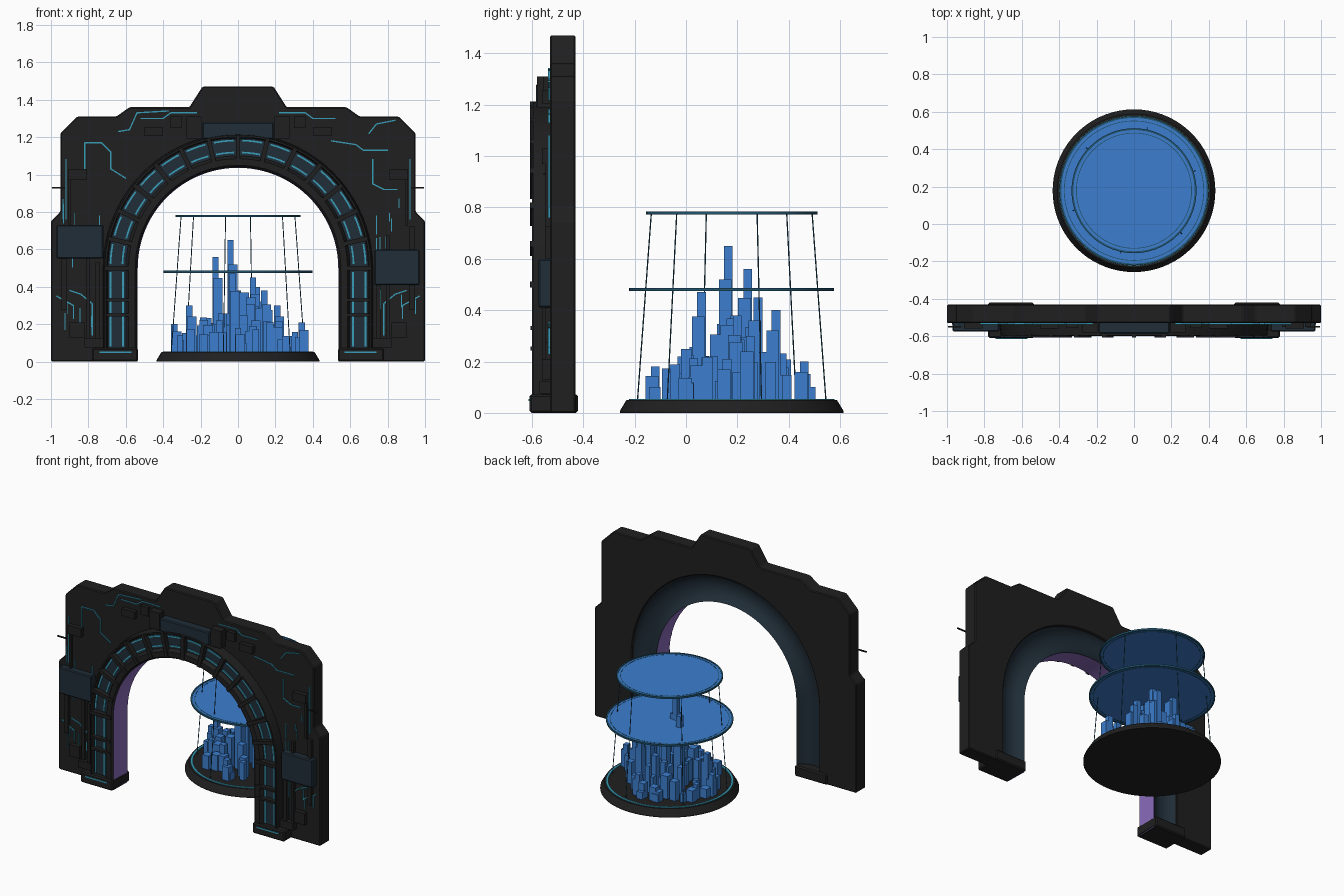
import bpy, bmesh, random
from math import sin, cos, pi, radians, atan2, hypot
from mathutils import Matrix, Vector

cube = bpy.data.objects.get("Cube")
if cube:
    bpy.data.objects.remove(cube, do_unlink=True)
random.seed(4)


def material(name, *rgb):
    m = bpy.data.materials.new(name)
    m.use_nodes = True
    m.diffuse_color = (*rgb, 1)
    m.node_tree.nodes["Principled BSDF"].inputs["Base Color"].default_value = (*rgb, 1)
    return m


BLACK = material("black metal", .014, .014, .014)
NAVY = material("navy panel", .014, .026, .038)
PURPLE = material("purple lining", .26, .15, .5)
CYAN = material("cyan light", .04, .34, .48)
BLUE = material("hologram blue", .046, .21, .62)
TEAL = material("dark teal rim", .015, .09, .16)

ARCH_Z = .5
INNER, OUTER = .54, .72
FRONT = -.53          # front face of the wall
CITY = Vector((0, .178, 0))


def finish(name, bm, *mats, smooth=False, bevel=0):
    bmesh.ops.recalc_face_normals(bm, faces=bm.faces)
    me = bpy.data.meshes.new(name)
    bm.to_mesh(me)
    bm.free()
    ob = bpy.data.objects.new(name, me)
    bpy.context.scene.collection.objects.link(ob)
    for m in mats:
        me.materials.append(m)
    if bevel:
        mod = ob.modifiers.new("bevel", 'BEVEL')
        mod.width, mod.segments = bevel, 1
    if smooth:
        bpy.ops.object.select_all(action='DESELECT')
        ob.select_set(True)
        bpy.context.view_layer.objects.active = ob
        bpy.ops.object.shade_smooth_by_angle(angle=radians(30))
    return ob


def box(bm, x, y, z, w, d, h, turn=0):
    """Box by centre and size, turned in the plane of the wall."""
    mat = (Matrix.Translation((x, y, z)) @ Matrix.Rotation(turn, 4, 'Y')
           @ Matrix.Diagonal((w, d, h, 1)))
    bmesh.ops.create_cube(bm, size=1, matrix=mat)


def plate(bm, x0, x1, z0, z1, out, back=FRONT + .01):
    """Box standing out from the wall to the depth 'out'."""
    box(bm, (x0 + x1) / 2, (out + back) / 2, (z0 + z1) / 2, x1 - x0, back - out, z1 - z0)


def lathe(name, profile, mat, closed=True, steps=72):
    bm = bmesh.new()
    rings = [[bm.verts.new(CITY + Vector((r * cos(a), r * sin(a), z))) for r, z in profile]
             for a in (2 * pi * i / steps for i in range(steps))]
    n = len(profile)
    for i in range(steps):
        a, b = rings[i], rings[(i + 1) % steps]
        for j in range(n if closed else n - 1):
            k = (j + 1) % n
            bm.faces.new((a[j], a[k], b[k], b[j]))
    if not closed:
        for j in (0, -1):
            bm.faces.new([ring[j] for ring in rings])
    return finish(name, bm, mat, smooth=True)


def arch_path(r, steps=48):
    """Up one leg, over the arch, down the other."""
    arc = [(r * cos(pi * i / steps), ARCH_Z + r * sin(pi * i / steps)) for i in range(steps + 1)]
    return [(r, 0)] + arc + [(-r, 0)]


# Wall: stepped outline with the arched opening
half = [(1, 0), (1, .75), (.95, .8), (.95, 1.22), (.86, 1.31), (.65, 1.31),
        (.58, 1.36), (.26, 1.36), (.19, 1.47)]
outline = half + [(-x, z) for x, z in reversed(half)] + arch_path(OUTER - .005)[::-1]
bm = bmesh.new()
face = bm.faces.new([bm.verts.new((x, FRONT, z)) for x, z in outline])
ext = bmesh.ops.extrude_face_region(bm, geom=[face])
bmesh.ops.translate(bm, vec=(0, .1, 0), verts=[v for v in ext["geom"] if isinstance(v, bmesh.types.BMVert)])
finish("wall", bm, BLACK, bevel=.006)

# Arch: one swept section with trough at the back, lining and front channel
trough = [(.63 + .09 * cos(pi * i / 8), -.432 - .06 * sin(pi * i / 8)) for i in range(8)]
section = trough + [(INNER - .004, -.44), (INNER, -.59), (.55, -.6), (.585, -.6),
                    (.6, -.575), (.695, -.575), (.702, -.595), (.712, -.595), (OUTER, FRONT)]
bm = bmesh.new()
rails = [[bm.verts.new((x, y, z)) for x, z in arch_path(r)] for r, y in section]
for j, rail in enumerate(rails):
    nxt = rails[(j + 1) % len(rails)]
    for i in range(len(rail) - 1):
        f = bm.faces.new((rail[i], rail[i + 1], nxt[i + 1], nxt[i]))
        f.material_index = 1 if j < 8 or j == 12 else 2 if j == 8 else 0
finish("arch_ring", bm, BLACK, NAVY, PURPLE, smooth=True)

# Cross bars over the channel, and light strips between them
bars, lights = bmesh.new(), bmesh.new()
SEG = 14
mid = (INNER + OUTER) / 2
for i in range(SEG + 1):
    a = pi * i / SEG
    box(bars, mid * cos(a), -.583, ARCH_Z + mid * sin(a), .165, .05, .024, -a)
    if i < SEG:
        for r in (.618, .682):
            for k in (.27, .5, .73):
                b = pi * (i + k) / SEG
                box(lights, r * cos(b), -.577, ARCH_Z + r * sin(b), .009, .009, r * .054, -b)
for s in (-1, 1):
    for z in (.33, .25):
        box(bars, s * mid, -.583, z, .15, .045, .016)
    for x in (.615, .682):
        for z0, z1 in ((.08, .24), (.26, .32), (.34, .48)):
            box(lights, s * x, -.577, (z0 + z1) / 2, .009, .009, z1 - z0)
    box(lights, s * .655, -.611, .05, .17, .006, .009)
finish("arch_bars", bars, BLACK)
finish("arch_lights", lights, CYAN)

# Feet under the arch
bm = bmesh.new()
for s in (-1, 1):
    box(bm, s * .657, -.515, .036, .245, .19, .072)
finish("feet", bm, BLACK, bevel=.008)

# Keystone and large navy panels
bm = bmesh.new()
plate(bm, -.19, .19, 1.19, 1.28, -.585)
plate(bm, -.97, -.72, .55, .73, -.575)
plate(bm, .73, .97, .41, .6, -.575)
finish("navy_panels", bm, NAVY, bevel=.006)

# Raised black blocks and conduits on both sides
bm = bmesh.new()
for s in (-1, 1):
    for x, z, w, h, out in ((.235, 1.25, .08, .12, -.58), (.45, 1.23, .1, .05, -.56),
                            (.86, 1.0, .1, .06, -.56), (.86, .17, .08, .08, -.56),
                            (.75, .3, .025, .46, -.56), (.8, .4, .02, .55, -.55),
                            (.93, .5, .03, .45, -.55), (.9, .85, .015, .25, -.55),
                            (.77, .1, .1, .05, -.57), (.33, 1.28, .06, .06, -.555)):
        plate(bm, s * x - w / 2, s * x + w / 2, z - h / 2, z + h / 2, out)
    box(bm, s * .96, -.55, .93, .07, .008, .008)
finish("wall_blocks", bm, BLACK)

# Glowing circuit traces
traces = bmesh.new()


def trace(points, w=.007):
    for (x0, z0), (x1, z1) in zip(points, points[1:]):
        box(traces, (x0 + x1) / 2, FRONT - .003, (z0 + z1) / 2, w, .008,
            hypot(x1 - x0, z1 - z0) + w / 2, atan2(x1 - x0, z1 - z0))


trace([(-.82, 1.03), (-.82, 1.17), (-.73, 1.17), (-.68, 1.12), (-.68, 1.03), (-.6, .98)])
trace([(-.64, 1.23), (-.58, 1.24), (-.54, 1.33), (-.37, 1.34)])
trace([(.5, 1.18), (.63, 1.16), (.67, 1.13), (.8, 1.13)])
trace([(.7, 1.22), (.74, 1.27), (.84, 1.29)])
trace([(.72, 1.08), (.72, .95), (.78, .92), (.85, .92)])
for s in (-1, 1):
    trace([(s * .22, 1.33), (s * .36, 1.33), (s * .4, 1.3), (s * .52, 1.3)])
    trace([(s * .92, 1.08), (s * .92, .76)])
    trace([(s * .9, .38), (s * .84, .36), (s * .78, .31), (s * .78, .14)])
    trace([(s * .97, .35), (s * .88, .3), (s * .88, .23)])
    for i in range(12):
        x, z = s * random.uniform(.75, .95), random.uniform(.1, .9)
        trace([(x, z), (x, z + random.uniform(.04, .12))], .005)
    for z in (.56, .68):
        trace([(s * .74, z), (s * .74, z + .1)])
finish("circuit_traces", traces, CYAN)

# City base with a glowing ring
lathe("city_base", [(.435, 0), (.435, .008), (.41, .05)], BLACK, closed=False)
lathe("base_light", [(.385, .049), (.4, .049), (.4, .055), (.385, .055)], CYAN)

# Floating discs with rims
for name, r, z in (("middle_disc", .395, .48), ("upper_disc", .33, .778)):
    lathe(name, [(r, z - .003), (r, z + .003)], BLUE, closed=False)
    lathe(name + "_rim", [(r - .006, z - .006), (r + .004, z - .006),
                          (r + .004, z + .006), (r - .006, z + .006)], TEAL)
    lathe(name + "_line", [(r - .024, z - .005), (r - .02, z - .005),
                           (r - .02, z + .004), (r - .024, z + .004)], TEAL)

# Thin wires holding the discs
bm = bmesh.new()
for i in range(6):
    a = radians(18 + 60 * i)
    way = Vector((cos(a), sin(a), 0))
    low, high = CITY + way * .375 + Vector((0, 0, .05)), CITY + way * .32 + Vector((0, 0, .778))
    rod = high - low
    turn = rod.to_track_quat('Z', 'Y').to_matrix().to_4x4()
    bmesh.ops.create_cone(bm, segments=6, radius1=.0025, radius2=.0025, depth=rod.length,
                          matrix=Matrix.Translation((low + high) / 2) @ turn)
finish("wires", bm, TEAL)

# City towers, tall at the centre and low at the rim
bm = bmesh.new()


def tower(x, y, top, w):
    box(bm, x, y, (top + .045) / 2, w, w, top - .045)


for x, y, top in ((-.04, .165, .65), (-.12, .24, .56), (.08, .28, .45), (-.03, .06, .47),
                  (.1, .35, .4), (.14, .2, .38), (-.26, .14, .3), (.21, .25, .3),
                  (-.34, .2, .2), (.34, .16, .21), (0, -.12, .18), (.04, .46, .2)):
    tower(x, y, top, .034)
    tower(x + .012, y - .012, top * .8, .05)
for i in range(75):
    a, r = random.uniform(0, 2 * pi), .34 * random.random() ** .6
    top = (.4 - .75 * r) * random.uniform(.6, 1.0)
    tower(r * cos(a), CITY.y + .9 * r * sin(a), max(top, .1), random.uniform(.03, .055))
finish("city_towers", bm, BLUE)
